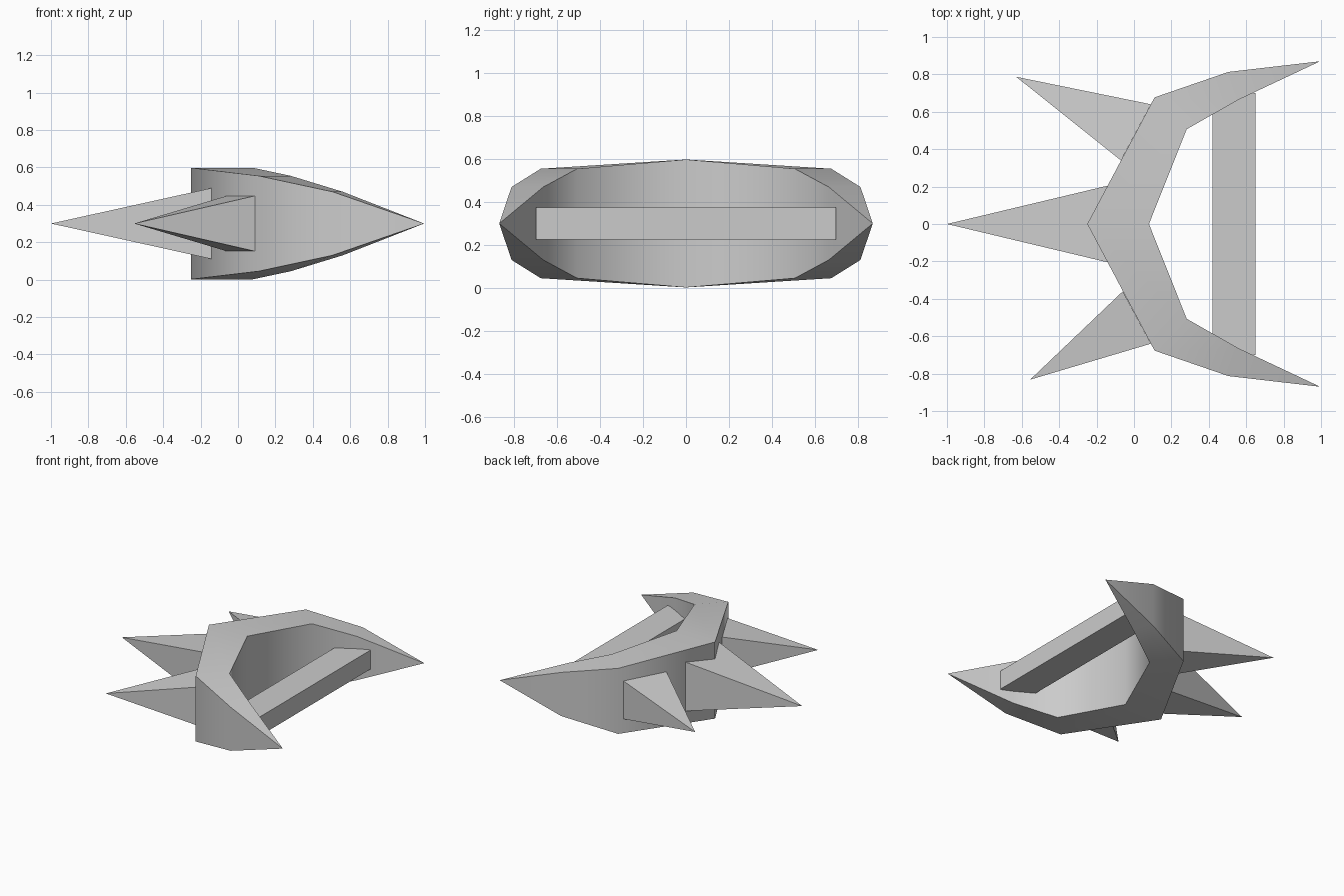
import bpy, bmesh, math

cube = bpy.data.objects.get("Cube")
if cube:
    bpy.data.objects.remove(cube, do_unlink=True)

MID = 0.3  # height of the plane of symmetry

grey = bpy.data.materials.new("light grey")
grey.diffuse_color = (0.6, 0.6, 0.6, 1)
grey.use_nodes = True
grey.node_tree.nodes["Principled BSDF"].inputs["Base Color"].default_value = (0.6, 0.6, 0.6, 1)


def finish(name, bm):
    bmesh.ops.recalc_face_normals(bm, faces=bm.faces)
    mesh = bpy.data.meshes.new(name)
    bm.to_mesh(mesh)
    bm.free()
    mesh.materials.append(grey)
    obj = bpy.data.objects.new(name, mesh)
    bpy.context.collection.objects.link(obj)
    return obj


def ring(bm, a, b, half):
    """Upright rectangle between two plan points."""
    return [bm.verts.new((p[0], p[1], MID + s * half))
            for p, s in ((a, 1), (b, 1), (b, -1), (a, -1))]


def bridge(bm, r1, r2):
    for i in range(4):
        j = (i + 1) % 4
        bm.faces.new((r1[i], r1[j], r2[j], r2[i]))


def cone_to(bm, r, tip):
    t = bm.verts.new((tip[0], tip[1], MID))
    for i in range(4):
        bm.faces.new((r[i], r[(i + 1) % 4], t))


# Crescent body: outer point, inner point, half height of each section
bm = bmesh.new()
sections = [((-0.25, 0), (0.08, 0), 0.298),
            ((0.11, 0.677), (0.282, 0.507), 0.255),
            ((0.505, 0.813), (0.56, 0.665), 0.17)]
middle = ring(bm, *sections[0])
for side in (1, -1):
    last = middle
    for outer, inner, half in sections[1:]:
        new = ring(bm, (outer[0], side * outer[1]), (inner[0], side * inner[1]), half)
        bridge(bm, last, new)
        last = new
    cone_to(bm, last, (0.995, side * 0.87))
body = finish("crescent_body", bm)
bpy.ops.object.select_all(action='DESELECT')
body.select_set(True)
bpy.context.view_layer.objects.active = body
bpy.ops.object.shade_smooth_by_angle(angle=math.radians(60))


# Spikes pointing out of the back of the crescent
def spike(name, a, b, half, tip):
    bm = bmesh.new()
    base = ring(bm, a, b, half)
    bm.faces.new(base)
    cone_to(bm, base, tip)
    finish(name, bm)


spike("centre_spike", (-0.14, -0.205), (-0.14, 0.205), 0.19, (-1, 0))
spike("front_spike", (0.09, -0.64), (-0.06, -0.36), 0.148, (-0.555, -0.832))
spike("rear_spike", (0.09, 0.64), (-0.07, 0.34), 0.148, (-0.63, 0.787))

# Crossbar between the two horns
bm = bmesh.new()
bmesh.ops.create_cube(bm, size=1)
bmesh.ops.scale(bm, vec=(0.23, 1.4, 0.148), verts=bm.verts)
bmesh.ops.translate(bm, vec=(0.535, 0, MID), verts=bm.verts)
finish("crossbar", bm)
